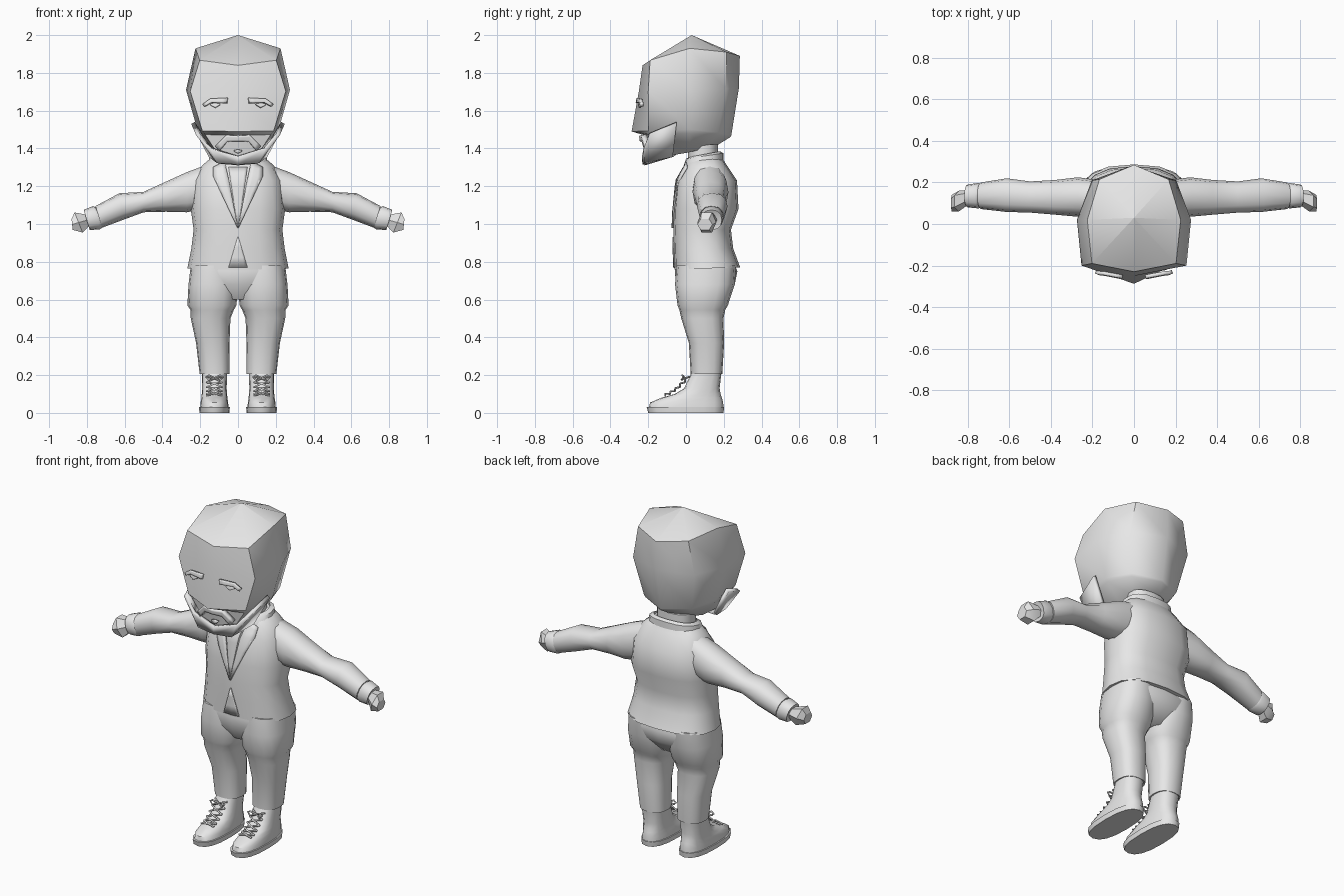
import bpy, bmesh, math
from mathutils import Vector
from mathutils.bvhtree import BVHTree

cube = bpy.data.objects.get("Cube")
if cube:
    bpy.data.objects.remove(cube, do_unlink=True)

grey = bpy.data.materials.new("plain_grey")
grey.use_nodes = True
grey.diffuse_color = (0.8, 0.8, 0.8, 1)
for node in grey.node_tree.nodes:
    if node.type == 'BSDF_PRINCIPLED':
        node.inputs["Base Color"].default_value = (0.8, 0.8, 0.8, 1)


def make(name, verts, faces, mirror=False, thick=0, angle=50):
    mesh = bpy.data.meshes.new(name)
    mesh.from_pydata([tuple(v) for v in verts], [], faces)
    bm = bmesh.new()
    bm.from_mesh(mesh)
    bmesh.ops.recalc_face_normals(bm, faces=bm.faces)
    bm.to_mesh(mesh)
    bm.free()
    mesh.materials.append(grey)
    obj = bpy.data.objects.new(name, mesh)
    bpy.context.collection.objects.link(obj)
    for other in bpy.context.selected_objects:
        other.select_set(False)
    obj.select_set(True)
    bpy.context.view_layer.objects.active = obj
    bpy.ops.object.shade_smooth_by_angle(angle=math.radians(angle))
    if mirror:
        obj.modifiers.new("mirror", 'MIRROR').use_axis[0] = True
    if thick:
        solid = obj.modifiers.new("thickness", 'SOLIDIFY')
        solid.thickness = thick
        solid.offset = 0
    return obj


def loft(name, rings, mirror=False, caps=True, angle=50):
    n = len(rings[0])
    faces = [(r * n + i, r * n + (i + 1) % n, (r + 1) * n + (i + 1) % n, (r + 1) * n + i)
             for r in range(len(rings) - 1) for i in range(n)]
    if caps:
        last = (len(rings) - 1) * n
        faces += [tuple(range(n)), tuple(range(last, last + n))]
    return make(name, [p for ring in rings for p in ring], faces, mirror, angle=angle)


def oval(u0, u1, v0, v1, n=16, power=0.8):
    """Rounded box outline between two u and two v limits."""
    out = []
    for i in range(n):
        a = 2 * math.pi * i / n
        c, s = math.cos(a), math.sin(a)
        c = math.copysign(abs(c) ** power, c)
        s = math.copysign(abs(s) ** power, s)
        out.append(((u0 + u1) / 2 + c * (u1 - u0) / 2, (v0 + v1) / 2 + s * (v1 - v0) / 2))
    return out


def level(z, x0, x1, y0, y1, rise=0, n=16, power=0.8):
    """Horizontal ring whose back is higher than its front by rise."""
    return [Vector((x, y, z + rise * ((y - y0) / (y1 - y0) - 0.5)))
            for x, y in oval(x0, x1, y0, y1, n, power)]


def upright(x, z0, z1, y0, y1, lean=0, n=12):
    """Ring across an arm, leaning outward at its top."""
    return [Vector((x + lean * (z - z0), y, z)) for y, z in oval(y0, y1, z0, z1, n, 0.85)]


def drape(name, pairs, target, lift, thick, mirror=True, rows=3, cols=3):
    """Strip between pairs of x, z points, laid on the front of a target."""
    mesh = target.data
    tree = BVHTree.FromPolygons([v.co.copy() for v in mesh.vertices],
                                [tuple(p.vertices) for p in mesh.polygons])
    spine = []
    for (a, b), (c, d) in zip(pairs, pairs[1:]):
        for k in range(rows):
            t = k / rows
            spine.append((Vector(a).lerp(Vector(c), t), Vector(b).lerp(Vector(d), t)))
    spine.append((Vector(pairs[-1][0]), Vector(pairs[-1][1])))
    verts = []
    for a, b in spine:
        for k in range(cols + 1):
            p = a.lerp(b, k / cols)
            hit = tree.ray_cast(Vector((p.x, -2, p.y)), Vector((0, 1, 0)))[0]
            if hit is None:
                hit = tree.find_nearest(Vector((p.x, -0.2, p.y)))[0]
            verts.append(hit + Vector((0, -lift, 0)))
    w = cols + 1
    faces = [(r * w + k, r * w + k + 1, (r + 1) * w + k + 1, (r + 1) * w + k)
             for r in range(len(spine) - 1) for k in range(cols)]
    return make(name, verts, faces, mirror, thick)


# Head: faceted shell with a ridge down the middle of the face
def head_ring(rx, yf, zf, zs, yb, zb, cheek=0.85, step=0.07):
    half = [(0, yf, zf), (rx * cheek, yf + step, zf * 0.7 + zs * 0.3), (rx, 0.02, zs),
            (rx * 0.74, yb - 0.07, (zs + zb) / 2), (0, yb, zb)]
    return [Vector(p) for p in half] + [Vector((-x, y, z)) for x, y, z in half[3:0:-1]]


head = loft("head", [
    [Vector((0, 0.03, 2.0))] * 8,
    head_ring(0.225, -0.23, 1.84, 1.93, 0.285, 1.89, 0.9, 0.04),
    head_ring(0.275, -0.25, 1.70, 1.71, 0.28, 1.72, 0.92, 0.05),
    head_ring(0.215, -0.288, 1.49, 1.50, 0.24, 1.47, 0.88, 0.09),
    head_ring(0.205, -0.22, 1.47, 1.48, 0.235, 1.46, 0.85, 0.03),
    head_ring(0.12, -0.20, 1.33, 1.38, 0.17, 1.42, 0.75, 0.02)])
loft("neck", [level(z, -0.11, 0.11, 0.01, 0.17) for z in (1.28, 1.42)])

# Beard: panel from sideburn to chin
beard = [(0.238, -0.05, 1.535), (0.145, -0.07, 1.36), (0.212, -0.195, 1.475),
         (0.105, -0.212, 1.325), (0.14, -0.215, 1.40), (0.0, -0.22, 1.315), (0.0, -0.222, 1.36)]
make("beard", beard, [(0, 1, 3, 2), (2, 3, 4), (4, 3, 5, 6)], True, 0.022)
make("beard_underside", [beard[1], beard[3], beard[5], (0, -0.05, 1.375)], [(0, 1, 2, 3)], True, 0.01)

# Face details
drape("moustache", [((0, 1.468), (0, 1.44)), ((0.06, 1.472), (0.055, 1.437)),
                    ((0.118, 1.415), (0.095, 1.39))], head, 0.014, 0.03)
drape("lower_lip", [((0, 1.395), (0, 1.375)), ((0.022, 1.39), (0.016, 1.383))], head, 0.01, 0.015)
drape("eyebrow", [((0.055, 1.667), (0.058, 1.64)), ((0.145, 1.662), (0.14, 1.642)),
                  ((0.185, 1.635), (0.175, 1.622))], head, 0.008, 0.018)
drape("eye", [((0.095, 1.636), (0.095, 1.63)), ((0.12, 1.64), (0.12, 1.615)),
              ((0.145, 1.636), (0.145, 1.628))], head, 0.004, 0.012)

# Jacket body and collar
jacket = loft("jacket", [
    level(1.36, -0.13, 0.13, 0.01, 0.18, 0.02),
    level(1.31, -0.19, 0.19, -0.01, 0.21, 0.02),
    level(1.23, -0.235, 0.235, -0.05, 0.27),
    level(1.08, -0.25, 0.25, -0.065, 0.278),
    level(0.97, -0.235, 0.235, -0.067, 0.238),
    level(0.87, -0.247, 0.247, -0.065, 0.25),
    level(0.765, -0.268, 0.268, -0.062, 0.287, 0.01)])
loft("collar", [
    level(1.315, -0.16, 0.16, -0.015, 0.20, 0.03),
    level(1.36, -0.15, 0.15, 0.0, 0.198, 0.03),
    level(1.37, -0.125, 0.125, 0.02, 0.18, 0.03),
    level(1.31, -0.12, 0.12, 0.02, 0.18, 0.03)], caps=False)
drape("lapel", [((0.13, 1.30), (0.07, 1.33)), ((0.13, 1.25), (0.05, 1.24)),
                ((0.003, 0.98), (0.0, 0.98))], jacket, 0.005, 0.009)
drape("shirt_front", [((0.05, 1.30), (0, 1.30)), ((0.035, 1.20), (0, 1.20)),
                      ((0.003, 1.0), (0, 1.0))], jacket, 0.004, 0.006)
drape("shirt_tail", [((0.002, 0.93), (0, 0.93)), ((0.05, 0.77), (0, 0.77))],
      jacket, 0.003, 0.006)

# Sleeves, cuffs and hands
loft("sleeve", [
    upright(0.08, 1.10, 1.345, 0.04, 0.20),
    upright(0.27, 1.062, 1.275, 0.035, 0.225),
    upright(0.38, 1.065, 1.225, 0.045, 0.212),
    upright(0.50, 1.062, 1.17, 0.055, 0.205),
    upright(0.60, 1.025, 1.163, 0.058, 0.22, 0.2),
    upright(0.72, 0.98, 1.095, 0.072, 0.20, 0.3)], True)
loft("cuff", [
    upright(0.715, 0.985, 1.085, 0.085, 0.19, 0.3),
    upright(0.73, 0.972, 1.095, 0.075, 0.198, 0.3),
    upright(0.785, 0.968, 1.075, 0.08, 0.19, 0.3),
    upright(0.785, 0.985, 1.06, 0.095, 0.175, 0.3)], True)
loft("hand", [
    upright(0.775, 1.0, 1.05, 0.105, 0.165, 0.3, 6),
    upright(0.82, 0.948, 1.068, 0.06, 0.16, 0.4, 6),
    upright(0.875, 0.965, 1.03, 0.06, 0.14, 0.1, 6)], True, angle=30)

# Trousers
loft("trouser_seat", [
    level(0.86, -0.22, 0.22, -0.045, 0.23),
    level(0.75, -0.25, 0.25, -0.058, 0.272),
    level(0.68, -0.235, 0.235, -0.055, 0.258),
    level(0.60, -0.13, 0.13, 0.0, 0.19)])
loft("trouser_leg", [
    level(0.78, 0.01, 0.25, -0.05, 0.265),
    level(0.68, 0.0, 0.262, -0.058, 0.258),
    level(0.57, 0.008, 0.268, -0.045, 0.222),
    level(0.545, 0.022, 0.252, -0.035, 0.208),
    level(0.50, 0.04, 0.25, -0.025, 0.198),
    level(0.37, 0.045, 0.222, 0.015, 0.202),
    level(0.205, 0.045, 0.203, 0.025, 0.192),
    level(0.21, 0.06, 0.188, 0.04, 0.178)], True)

# Boots and soles
loft("boot", [
    level(0.02, 0.05, 0.2, -0.198, 0.198),
    level(0.055, 0.052, 0.198, -0.19, 0.197),
    level(0.08, 0.056, 0.194, -0.13, 0.19),
    level(0.10, 0.058, 0.192, -0.06, 0.183),
    level(0.13, 0.06, 0.19, -0.01, 0.178),
    level(0.215, 0.058, 0.192, 0.03, 0.188)], True)
loft("sole", [level(0.0, 0.046, 0.204, -0.2, 0.198),
              level(0.03, 0.043, 0.207, -0.208, 0.202)], True)


# Laces: crossed cords with a bow at the ankle
def lace_point(t, side):
    y = -0.11 + 0.13 * t
    return (0.125 + side * 0.042, y, 0.092 + 0.10 * t ** 1.6)


cords = []
for k in range(5):
    for side in (-1, 1):
        a, b = lace_point(k / 5, side), lace_point((k + 1) / 5, -side)
        mid = (0.125, (a[1] + b[1]) / 2 - 0.012, (a[2] + b[2]) / 2 + 0.006)
        cords.append([a, mid, b])
for side in (-1, 1):
    cords.append([(0.125 + side * dx, -0.005 - dy, z) for dx, dy, z in
                  ((0, 0, 0.185), (0.03, 0.015, 0.2), (0.048, 0.01, 0.19),
                   (0.03, 0.018, 0.175), (0, 0, 0.185))])
for sign, label in ((1, "left_laces"), (-1, "right_laces")):
    curve = bpy.data.curves.new(label, 'CURVE')
    curve.dimensions = '3D'
    curve.bevel_depth = 0.005
    curve.bevel_resolution = 1
    curve.materials.append(grey)
    for path in cords:
        spline = curve.splines.new('POLY')
        spline.points.add(len(path) - 1)
        for point, (x, y, z) in zip(spline.points, path):
            point.co = (sign * x, y, z, 1)
    bpy.context.collection.objects.link(bpy.data.objects.new(label, curve))
